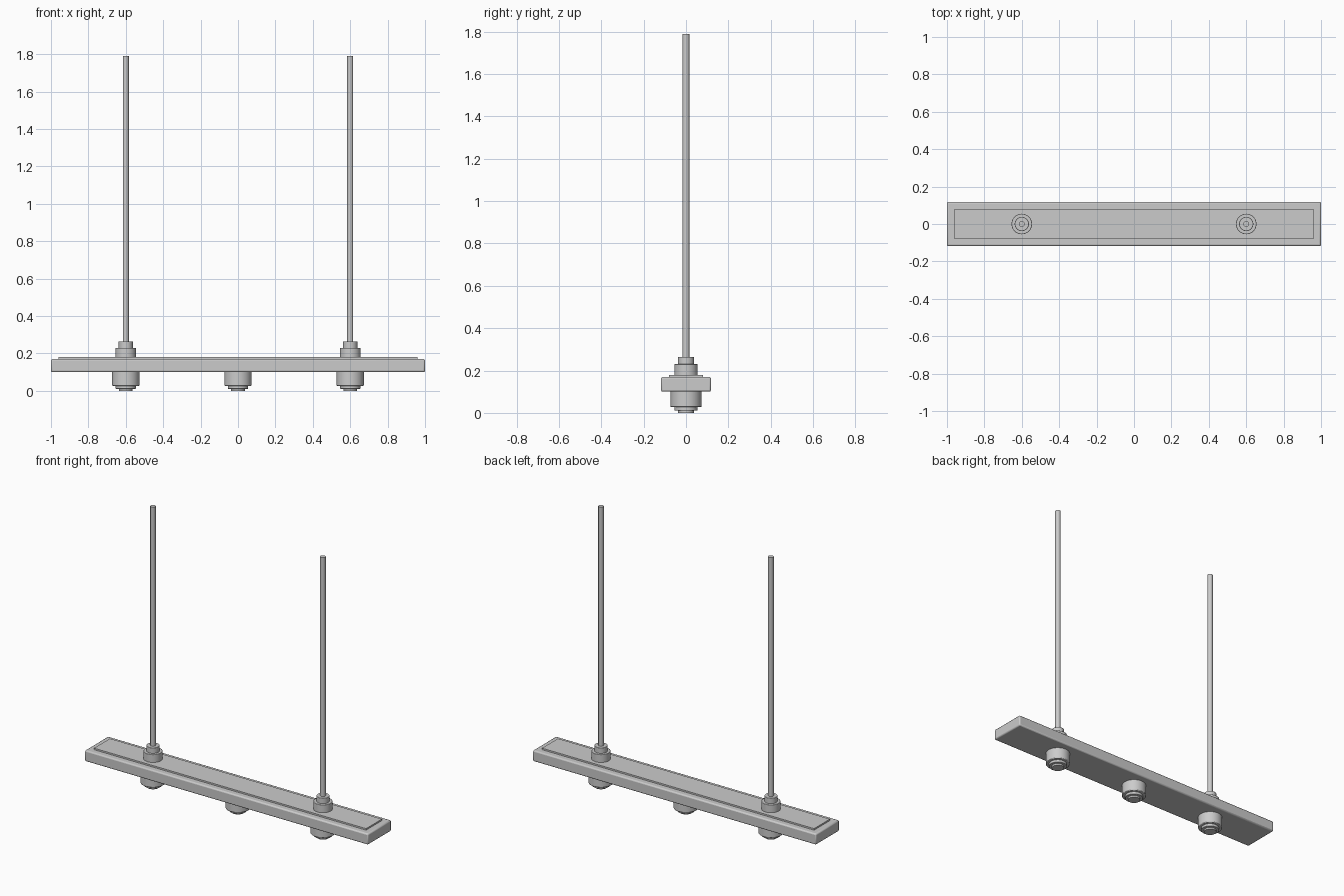
import bpy

if "Cube" in bpy.data.objects:
    bpy.data.objects.remove(bpy.data.objects["Cube"])


def finish(ob, name, bevel):
    ob.name = name
    if bevel:
        m = ob.modifiers.new("bevel", "BEVEL")
        m.width = bevel
        m.segments = 2
    bpy.ops.object.shade_smooth_by_angle()
    return ob


def box(name, sx, sy, z0, z1, bevel):
    bpy.ops.mesh.primitive_cube_add(size=1, location=(0, 0, (z0 + z1) / 2))
    ob = bpy.context.object
    ob.scale = (sx, sy, z1 - z0)
    bpy.ops.object.transform_apply(location=False, rotation=False, scale=True)
    return finish(ob, name, bevel)


def cyl(name, x, r, z0, z1, bevel=0):
    bpy.ops.mesh.primitive_cylinder_add(vertices=32, radius=r, depth=z1 - z0,
                                        location=(x, 0, (z0 + z1) / 2))
    return finish(bpy.context.object, name, bevel)


# Light bar and raised top plate
box("light_bar", 2.0, 0.236, 0.10, 0.17, 0.008)
box("top_plate", 1.92, 0.16, 0.165, 0.18, 0.0)

# Hanging rods with stepped collars
for side, x in (("left", -0.6), ("right", 0.6)):
    cyl(f"lower_collar_{side}", x, 0.055, 0.175, 0.23, 0.002)
    cyl(f"upper_collar_{side}", x, 0.038, 0.225, 0.265, 0.002)
    cyl(f"rod_{side}", x, 0.016, 0.26, 1.79)

# Spot lamps under the bar: housing, trim ring, lens
for i, x in enumerate((-0.6, 0.0, 0.6), 1):
    cyl(f"lamp_housing_{i}", x, 0.073, 0.027, 0.105, 0.004)
    cyl(f"lamp_ring_{i}", x, 0.054, 0.011, 0.032, 0.002)
    cyl(f"lamp_lens_{i}", x, 0.037, 0.0, 0.016)
